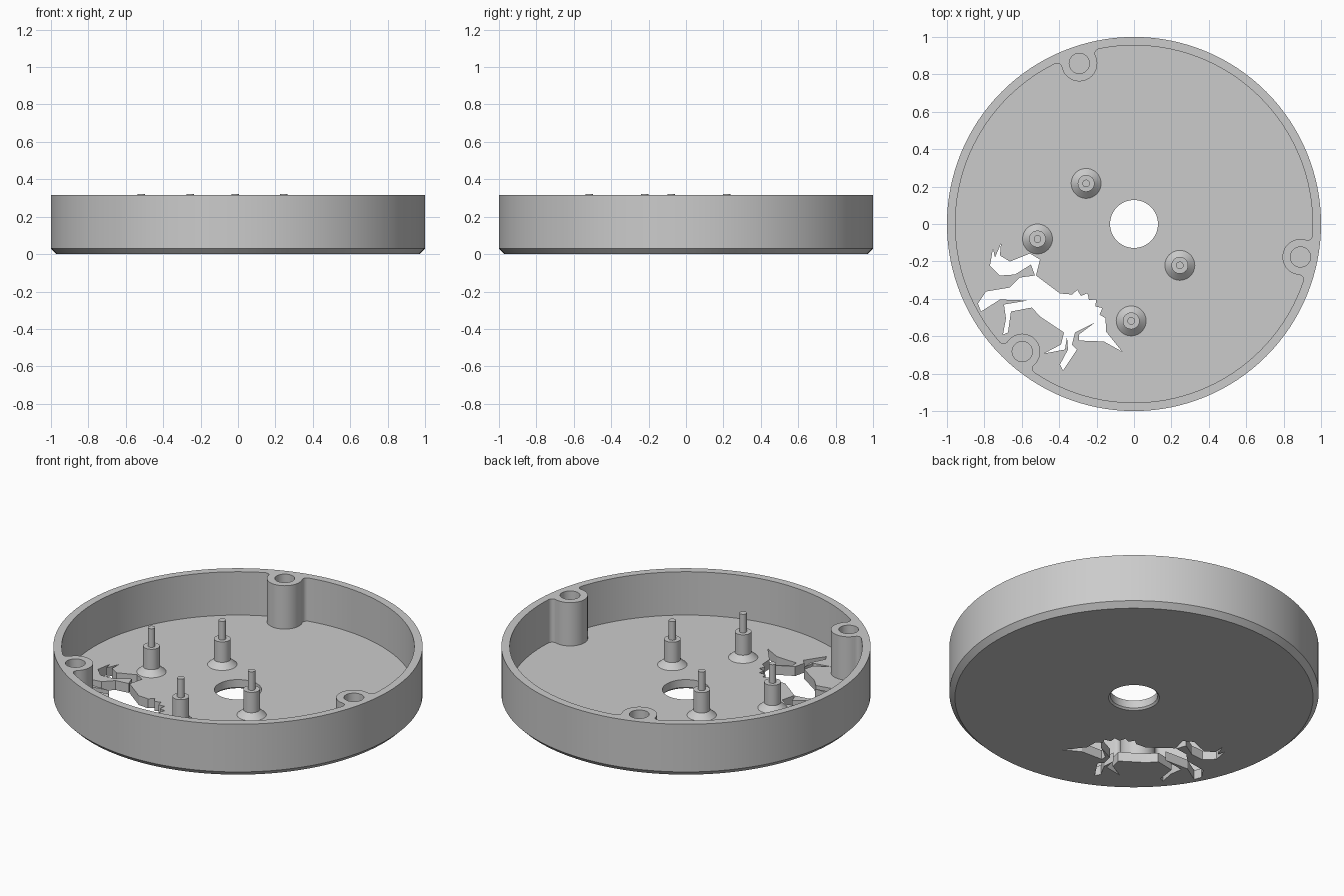
import bpy
import bmesh
from math import pi, cos, sin, atan2, sqrt, radians

if "Cube" in bpy.data.objects:
    bpy.data.objects.remove(bpy.data.objects["Cube"], do_unlink=True)

HEIGHT, FLOOR = 0.315, 0.056
INNER, BOSS_DIST, BOSS_R, FILLET = 0.955, 0.907, 0.096, 0.025
BOSS_ANGLES = [radians(-11.2) + i * 2 * pi / 3 for i in range(3)]

grey = bpy.data.materials.new("plain grey")
grey.use_nodes = True
colour = (0.6, 0.6, 0.6, 1)
grey.diffuse_color = colour
grey.node_tree.nodes["Principled BSDF"].inputs["Base Color"].default_value = colour


def add_object(name, bm):
    bmesh.ops.recalc_face_normals(bm, faces=bm.faces)
    mesh = bpy.data.meshes.new(name)
    bm.to_mesh(mesh)
    bm.free()
    mesh.materials.append(grey)
    obj = bpy.data.objects.new(name, mesh)
    bpy.context.collection.objects.link(obj)
    return obj


def lathe(name, profile, centre=(0, 0), segments=48):
    """Solid of revolution from (radius, height) pairs, capped at both ends."""
    bm = bmesh.new()
    rings = [[bm.verts.new((x, y, z)) for x, y in arc(centre, r, 0, 2 * pi, segments)[:-1]]
             for r, z in profile]
    for low, high in zip(rings, rings[1:]):
        for i in range(segments):
            j = (i + 1) % segments
            bm.faces.new((low[i], low[j], high[j], high[i]))
    bm.faces.new(rings[0])
    bm.faces.new(rings[-1])
    return add_object(name, bm)


def prism(name, outline, bottom, top):
    """Upright solid with the given outline."""
    bm = bmesh.new()
    face = bm.faces.new([bm.verts.new((x, y, bottom)) for x, y in outline])
    raised = bmesh.ops.extrude_face_region(bm, geom=[face])["geom"]
    bmesh.ops.translate(bm, vec=(0, 0, top - bottom),
                        verts=[v for v in raised if isinstance(v, bmesh.types.BMVert)])
    return add_object(name, bm)


def arc(centre, radius, start, end, steps):
    angles = [start + (end - start) * i / steps for i in range(steps + 1)]
    return [(centre[0] + radius * cos(a), centre[1] + radius * sin(a)) for a in angles]


def cavity_outline():
    """Inner wall that runs around each screw boss with small fillets."""
    reach = INNER - FILLET
    cx = (reach ** 2 + BOSS_DIST ** 2 - (BOSS_R + FILLET) ** 2) / (2 * BOSS_DIST)
    cy = sqrt(reach ** 2 - cx ** 2)
    spread = atan2(cy, cx)
    lean = atan2(cy, cx - BOSS_DIST)
    # Outline of one boss lying on the +x axis, then turned into each place
    around = arc((cx, -cy), FILLET, -spread, -pi - lean, 6) if lean < 0 else \
        arc((cx, -cy), FILLET, -spread, pi - lean, 6)
    around += arc((BOSS_DIST, 0), BOSS_R, 2 * pi - lean, lean, 24)[1:-1]
    around += arc((cx, cy), FILLET, lean - pi, spread, 6)
    points = []
    for a in BOSS_ANGLES:
        points += [(x * cos(a) - y * sin(a), x * sin(a) + y * cos(a)) for x, y in around]
        points += arc((0, 0), INNER, a + spread, a + 2 * pi / 3 - spread, 36)[1:-1]
    return points


def animal_outline():
    """Galloping horned animal, clockwise from the tail tip, on a drawing grid."""
    tail_top = [(23, 0), (22, 12), (32, 18), (52, 10), (62, 16), (58, 32), (82, 50)]
    # Ragged mane: points on a quarter circle, every other one pushed out
    mane = [(94 + (29 + 5 * (i % 2)) * sin(i * pi / 20),
             80 - (29 + 5 * (i % 2)) * cos(i * pi / 20)) for i in range(10)]
    head = [(128, 88), (144, 108), (126, 98), (101, 97), (101, 91), (117, 79), (97, 89)]
    front_legs = [(94, 101), (99, 106), (85, 127), (82, 121), (90, 106),
                  (89, 93), (87, 106), (66, 110), (83, 101), (86, 89)]
    hind_legs = [(62, 73), (54, 64), (33, 68), (30, 89), (25, 91), (28, 75), (26, 61),
                 (50, 57), (22, 56), (3, 68), (0, 60), (8, 48), (32, 44), (42, 34)]
    tail_base = [(57, 32), (53, 21), (37, 31), (22, 32), (12, 22), (15, 5), (17, 14)]
    grid = 187
    return [((x - 156) / grid, -(y + 19.5) / grid)
            for x, y in tail_top + mane + head + front_legs + hind_legs + tail_base]


# Round case with a bevelled lower edge
case = lathe("case", [(0.97, 0), (1, 0.03), (1, HEIGHT)], segments=128)

# Cutters: cavity, centre hole, animal window and screw holes
cutters = [
    prism("cavity_cutter", cavity_outline(), FLOOR, 0.5),
    lathe("centre_hole_cutter", [(0.148, -0.01), (0.128, 0.01), (0.128, 0.2)]),
    prism("animal_cutter", animal_outline(), -0.1, 0.2),
]
for a in BOSS_ANGLES:
    spot = (BOSS_DIST * cos(a), BOSS_DIST * sin(a))
    cutters.append(lathe("screw_hole_cutter", [(0.054, FLOOR), (0.054, 0.5)], spot, 32))

for cutter in cutters:
    cut = case.modifiers.new(cutter.name, "BOOLEAN")
    cut.operation = "DIFFERENCE"
    cut.solver = "EXACT"
    cut.object = cutter
bpy.context.view_layer.update()
evaluated = case.evaluated_get(bpy.context.evaluated_depsgraph_get())
carved = bpy.data.meshes.new_from_object(evaluated)
case.modifiers.clear()
case.data = carved
for cutter in cutters:
    bpy.data.objects.remove(cutter, do_unlink=True)

# Stepped standoffs: flared foot, post and locating pin
post = [(0.08, FLOOR - 0.01), (0.08, FLOOR), (0.045, 0.088), (0.045, 0.21),
        (0.02, 0.21), (0.02, 0.321)]
parts = [case]
for spot in ((-0.256, 0.217), (-0.516, -0.08), (0.245, -0.221), (-0.015, -0.518)):
    parts.append(lathe("standoff", post, spot, 40))

# Smooth round walls, crisp edges
bpy.ops.object.select_all(action="DESELECT")
for part in parts:
    part.select_set(True)
bpy.context.view_layer.objects.active = case
bpy.ops.object.shade_smooth_by_angle(angle=radians(25))
